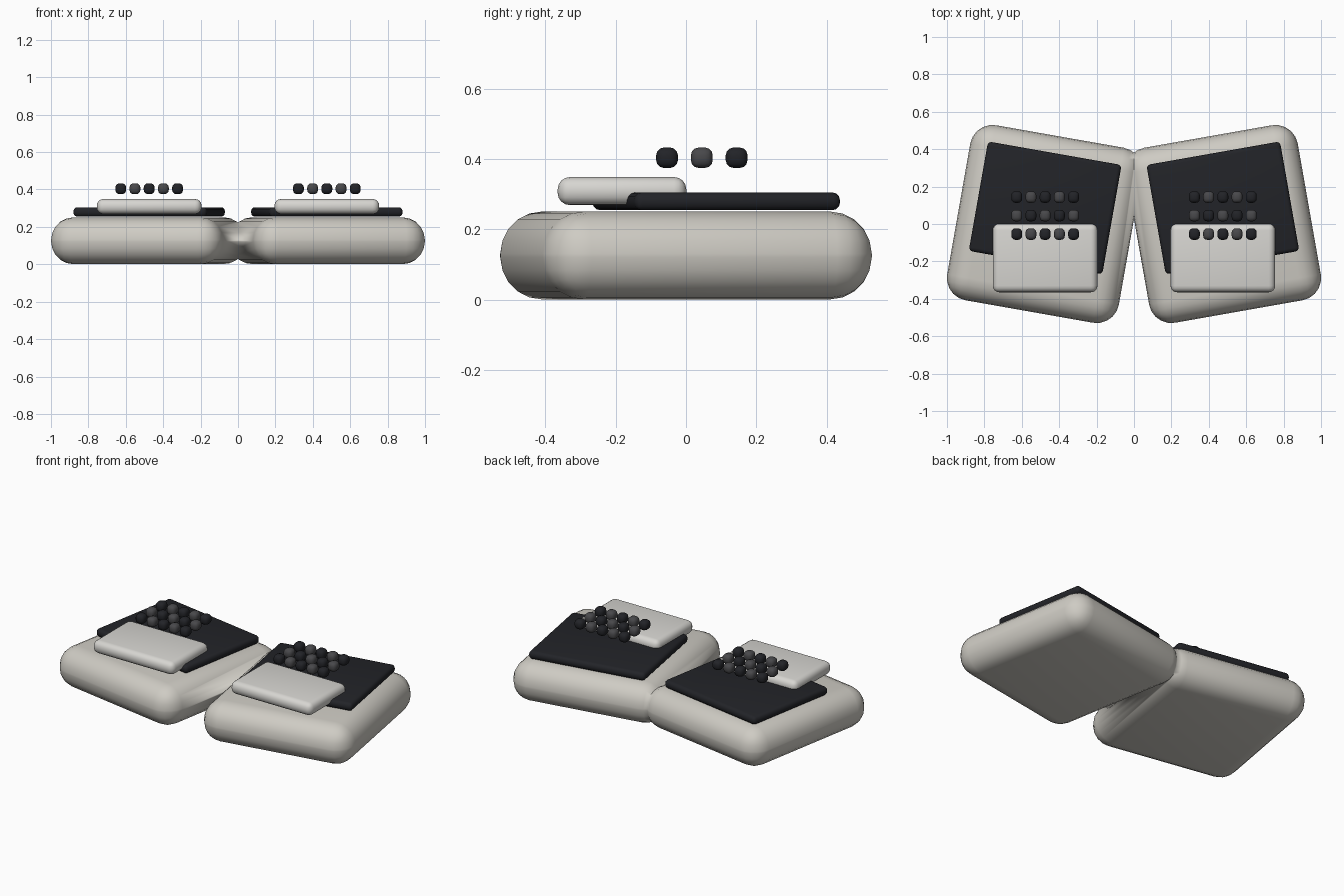
import bpy, bmesh
from math import radians
from mathutils import Matrix

if "Cube" in bpy.data.objects:
    bpy.data.objects.remove(bpy.data.objects["Cube"])


def material(name, rgb):
    m = bpy.data.materials.new(name)
    m.diffuse_color = (*rgb, 1)
    m.use_nodes = True
    m.node_tree.nodes["Principled BSDF"].inputs["Base Color"].default_value = m.diffuse_color
    return m


SHELL = material("warm_grey", (0.62, 0.60, 0.55))
REST = material("light_grey", (0.68, 0.67, 0.64))
DARK = material("charcoal", (0.016, 0.017, 0.021))
GREY = material("mid_grey", (0.065, 0.065, 0.07))


def rounded_box(name, centre, size, radius, segments, mat, turn=0, bisect=False):
    """Bevelled box on the right half, mirrored to the left half."""
    bm = bmesh.new()
    bmesh.ops.create_cube(bm, size=1, matrix=Matrix.Diagonal((*size, 1)))
    bmesh.ops.bevel(bm, geom=bm.edges[:], offset=radius, segments=segments,
                    profile=0.5, affect='EDGES', clamp_overlap=True)
    bm.transform(Matrix.Translation(centre) @ Matrix.Rotation(radians(turn), 4, 'Z'))
    mesh = bpy.data.meshes.new(name)
    bm.to_mesh(mesh)
    bm.free()
    mesh.materials.append(mat)
    ob = bpy.data.objects.new(name, mesh)
    bpy.context.collection.objects.link(ob)
    mirror = ob.modifiers.new("mirror", 'MIRROR')
    mirror.use_bisect_axis[0] = bisect
    bpy.ops.object.select_all(action='DESELECT')
    ob.select_set(True)
    bpy.context.view_layer.objects.active = ob
    bpy.ops.object.shade_smooth_by_angle(angle=radians(35))
    return ob


# Splayed halves of the case, meeting on the centre line
rounded_box("case_halves", (0.478, 0, 0.126), (0.932, 0.95, 0.25), 0.12, 5, SHELL, 10, True)

# Dark key plates, turned with the case
rounded_box("key_plates", (0.475, 0.086, 0.28), (0.725, 0.594, 0.05), 0.021, 3, DARK, 10)

# Palm rests, square to the front
rounded_box("palm_rests", (0.475, -0.182, 0.309), (0.56, 0.366, 0.08), 0.035, 4, REST)

# Chequered grid of small rounded keys
for row in range(3):
    for col in range(5):
        rounded_box(f"key_{row}_{col}",
                    (0.323 + 0.076 * col, -0.054 + 0.099 * row, 0.404),
                    (0.058, 0.062, 0.058), 0.022, 3,
                    GREY if (row + col) % 2 else DARK)
